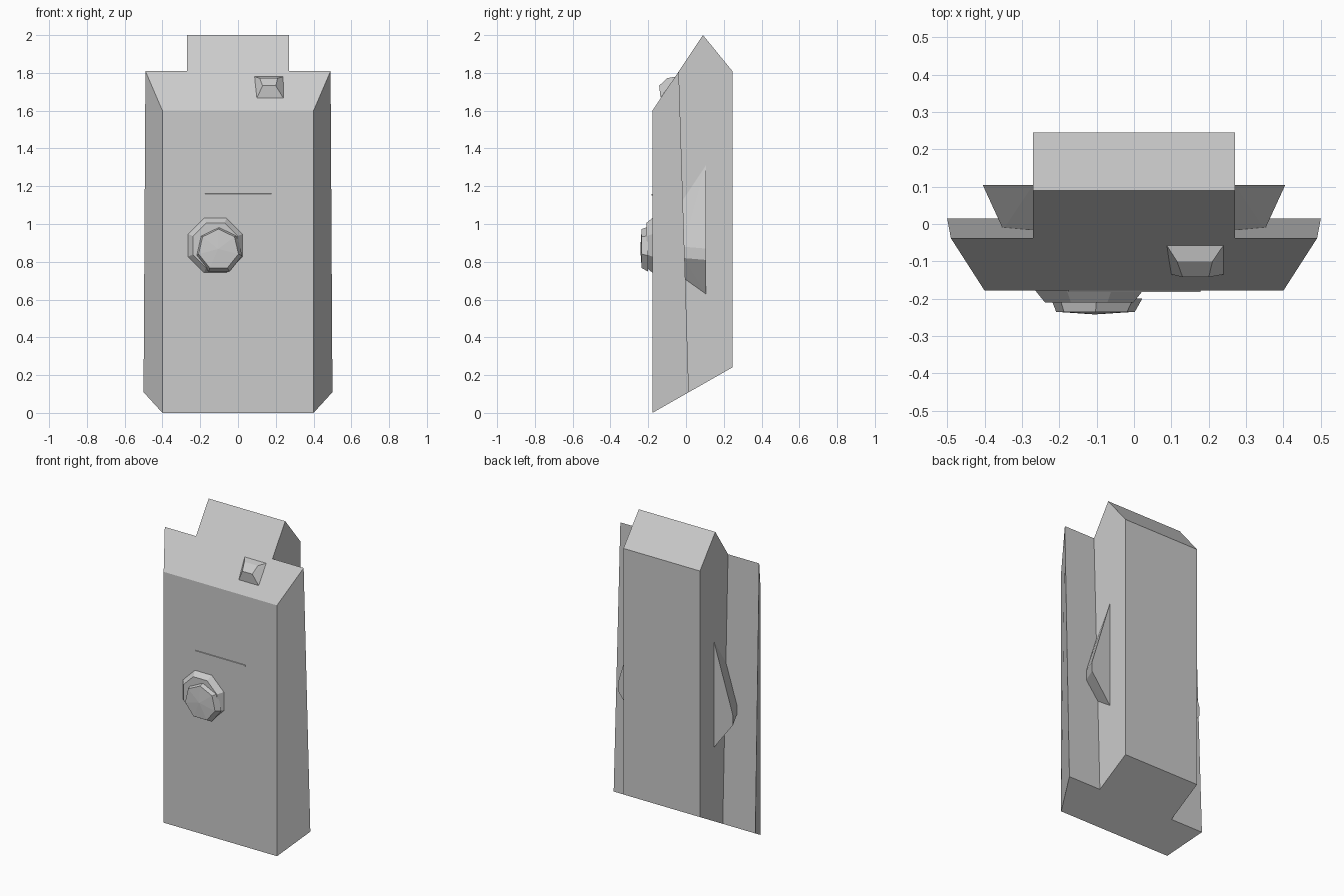
import bpy, bmesh
from math import sin, cos, pi

if "Cube" in bpy.data.objects:
    bpy.data.objects.remove(bpy.data.objects["Cube"])


def finish(bm, name):
    bmesh.ops.recalc_face_normals(bm, faces=bm.faces[:])
    me = bpy.data.meshes.new(name)
    bm.to_mesh(me)
    bm.free()
    ob = bpy.data.objects.new(name, me)
    bpy.context.collection.objects.link(ob)
    return ob


def hull(name, points):
    """Faceted convex solid around a few points."""
    bm = bmesh.new()
    for p in points:
        bm.verts.new(p)
    res = bmesh.ops.convex_hull(bm, input=bm.verts[:])
    junk = [v for v in bm.verts if not v.link_faces]
    bmesh.ops.delete(bm, geom=junk, context='VERTS')
    bmesh.ops.dissolve_limit(bm, angle_limit=0.01, verts=bm.verts[:], edges=bm.edges[:])
    return finish(bm, name)


def ring(cx, y, cz, r, n, start):
    return [(cx + r * cos(start + 2 * pi * i / n), y, cz + r * sin(start + 2 * pi * i / n))
            for i in range(n)]


# Body: T-shaped section lofted between a slanted bottom and a gabled top
FRONT, RIDGE, BACK = -0.178, 0.09, 0.245


def bottom_z(y):
    return 0.568 * (y - FRONT)


def top_z(y):
    if y <= RIDGE:
        return 1.6 + 0.4 * (y - FRONT) / (RIDGE - FRONT)
    return 2.0 - 0.19 * (y - RIDGE) / (BACK - RIDGE)


def section(wing_x, wing_y, height):
    half = [(0.4, FRONT), (wing_x, wing_y), (0.27, wing_y), (0.27, RIDGE), (0.27, BACK)]
    loop = half + [(-x, y) for x, y in reversed(half)]
    return [(x, y, height(y)) for x, y in loop]


bm = bmesh.new()
low = [bm.verts.new(p) for p in section(0.5, 0.015, bottom_z)]
high = [bm.verts.new(p) for p in section(0.49, -0.038, top_z)]
for i in range(10):
    j = (i + 1) % 10
    bm.faces.new((low[i], low[j], high[j], high[i]))
bm.faces.new(low)
bm.faces.new(high[:4] + high[6:])
bm.faces.new(high[3:7])
finish(bm, "body")

# Side fins behind the wide front plate
for side, label in ((1, "right"), (-1, "left")):
    rear = [(0.26, 1.31), (0.27, 1.31), (0.405, 0.87), (0.405, 0.81), (0.27, 0.63), (0.26, 0.63)]
    fore = [(0.26, 1.13), (0.27, 1.13), (0.35, 0.88), (0.35, 0.82), (0.27, 0.715), (0.26, 0.715)]
    hull("side_fin_" + label,
         [(side * x, 0.105, z) for x, z in rear] + [(side * x, -0.015, z) for x, z in fore])

# Round boss: octagonal base with a seven-sided cap set low and to the right
hull("boss_base", ring(-0.12, -0.17, 0.887, 0.163, 8, pi / 8)
     + ring(-0.12, -0.21, 0.887, 0.128, 8, pi / 8))
hull("boss_cap", ring(-0.1, -0.2, 0.86, 0.125, 7, pi / 2)
     + ring(-0.103, -0.235, 0.865, 0.108, 7, pi / 2) + [(-0.105, -0.242, 0.868)])

# Thin raised bar above the boss
hull("front_bar", [(x, y, z) for x in (-0.175, 0.178)
                   for y, z in ((-0.17, 1.147), (-0.17, 1.163), (-0.182, 1.151), (-0.182, 1.159))])

# Small faceted nub on the sloping top
nub_rows = [(0.087, 0.24, -0.056, 1.78), (0.115, 0.21, -0.1, 1.772),
            (0.13, 0.2, -0.142, 1.732), (0.1, 0.24, -0.135, 1.667)]
hull("top_nub", [(x, y, z) for a, b, y, z in nub_rows for x in (a, b)])
